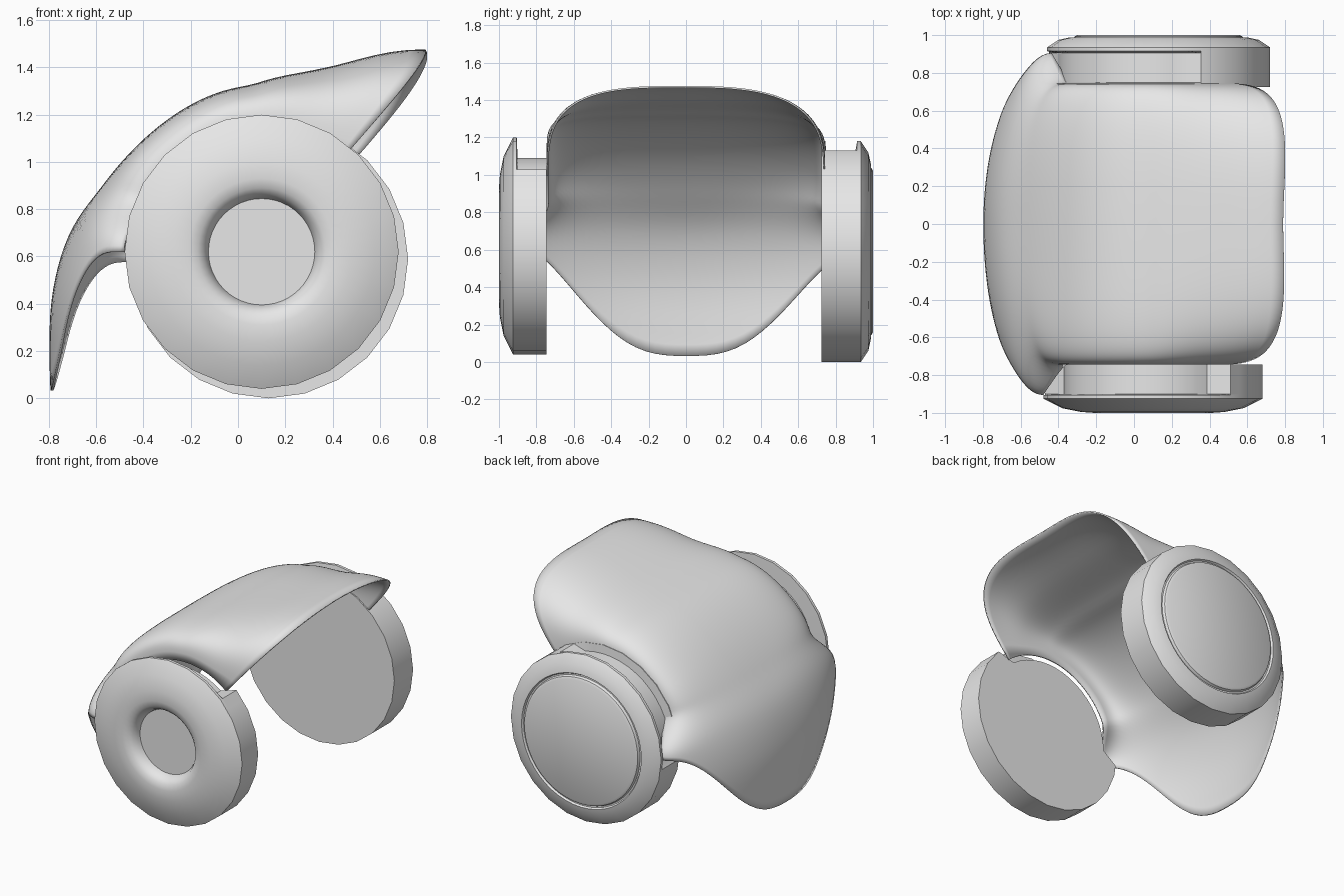
import bpy, bmesh
from math import sin, cos, pi, radians

cube = bpy.data.objects.get("Cube")
if cube:
    bpy.data.objects.remove(cube, do_unlink=True)

grey = bpy.data.materials.new("plain_grey")
grey.use_nodes = True
grey.diffuse_color = (0.8, 0.8, 0.8, 1)
grey.node_tree.nodes["Principled BSDF"].inputs["Base Color"].default_value = (0.8, 0.8, 0.8, 1)


def grid_object(name, rows, closed, angle, thickness=0):
    """Skin rows of points into a smooth-shaded object."""
    bm = bmesh.new()
    verts = [[bm.verts.new(p) for p in row] for row in rows]
    count = len(rows[0])
    for a, b in zip(verts, verts[1:]):
        for i in range(count if closed else count - 1):
            j = (i + 1) % count
            bm.faces.new((a[i], a[j], b[j], b[i]))
    bmesh.ops.remove_doubles(bm, verts=bm.verts, dist=0.0005)
    bmesh.ops.recalc_face_normals(bm, faces=bm.faces)
    mesh = bpy.data.meshes.new(name)
    bm.to_mesh(mesh)
    bm.free()
    mesh.materials.append(grey)
    obj = bpy.data.objects.new(name, mesh)
    bpy.context.collection.objects.link(obj)
    bpy.ops.object.select_all(action='DESELECT')
    obj.select_set(True)
    bpy.context.view_layer.objects.active = obj
    bpy.ops.object.shade_smooth_by_angle(angle=radians(angle))
    if thickness:
        mod = obj.modifiers.new("thickness", 'SOLIDIFY')
        mod.thickness = thickness
        mod.offset = 0
    return obj


def ease(a, b, x):
    t = min(1, max(0, (x - a) / (b - a)))
    return t * t * (3 - 2 * t)


def curve(points, x):
    """Smooth interpolation through (x, value) points."""
    k = 0
    while k < len(points) - 2 and x > points[k + 1][0]:
        k += 1

    def slope(i):
        a, b = points[max(i - 1, 0)], points[min(i + 1, len(points) - 1)]
        return (b[1] - a[1]) / (b[0] - a[0])
    (x0, v0), (x1, v1) = points[k], points[k + 1]
    h = x1 - x0
    t = (x - x0) / h
    s = t * t * (3 - 2 * t)
    return (v0 + (v1 - v0) * s + h * slope(k) * t * (1 - t) ** 2
            - h * slope(k + 1) * t * t * (1 - t))


# Curved shell: rounded sections swept around the disc axis
CX, CZ = 0.10, 0.62
crest = [(49, 1.13), (51, 1.095), (69, 0.836), (90, 0.715), (102, 0.696), (133, 0.683),
         (157, 0.723), (175, 0.813), (190, 0.89), (205, 0.984), (214, 1.07)]
ACROSS, ALONG = 56, 56


def shell_point(u, t):
    s = abs(sin(t)) ** 0.95
    start = 51 - 2 * s
    end = 180 + 33.5 * (1 - s ** 3) ** 2
    deg = start + (end - start) * u
    flare = ease(155, 178, deg)
    power = 3.2 + 1.3 * ease(60, 100, deg) - 2.4 * ease(140, 178, deg)
    width = 0.74 + 0.16 * flare
    inner = 0.5 + 0.08 * flare
    y = width * abs(sin(t)) ** (2 / power) * (1 if t > 0 else -1)
    r = inner + (curve(crest, deg) - inner) * max(cos(t), 0) ** (2 / power)
    shift = max(0, y / 0.74) ** 2
    a = radians(deg)
    return (CX + r * cos(a) + 0.03 * shift, y, CZ + r * sin(a) - 0.03 * shift)


rows = [[shell_point(i / ALONG, pi * (j / ACROSS - 0.5)) for j in range(ACROSS + 1)]
        for i in range(ALONG + 1)]
grid_object("curved_shell", rows, False, 50, 0.01)


# Side discs: turned profiles with a slot cut into the upper rim
def disc(name, side, cx, cz, profile, slot_start, slot_radius):
    seg = 48
    rows = []
    for r, depth, slotted in profile:
        row = []
        for i in range(seg):
            a = 2 * pi * i / seg
            rr = r * (cos(2 * pi / seg) if i % 2 and r > 0.5 else 1)
            if slotted and slot_start < 360 * i / seg < 183:
                rr = slot_radius
            row.append((cx + rr * cos(a), side * depth, cz + rr * sin(a)))
        rows.append(row)
    grid_object(name, rows, True, 32)


disc("front_disc", -1, 0.10, 0.62, [
    (0, 0.745, 0), (0.58, 0.745, 1), (0.58, 0.9, 1), (0.58, 0.905, 0), (0.58, 0.925, 0),
    (0.48, 0.975, 0), (0.38, 0.995, 0), (0.31, 1.0, 0), (0.27, 0.99, 0),
    (0.245, 0.97, 0), (0.23, 0.94, 0), (0.225, 0.92, 0), (0, 0.92, 0)], 50, 0.47)

disc("back_disc", 1, 0.13, 0.59, [
    (0, 0.725, 0), (0.59, 0.725, 0), (0.59, 0.745, 0), (0.59, 0.75, 1), (0.59, 0.905, 1),
    (0.59, 0.915, 0), (0.59, 0.935, 0), (0.53, 0.975, 0), (0.47, 0.988, 0),
    (0.462, 0.975, 0), (0.452, 0.975, 0), (0.445, 0.992, 0), (0.43, 1.0, 0), (0, 1.0, 0)],
    68, 0.53)
